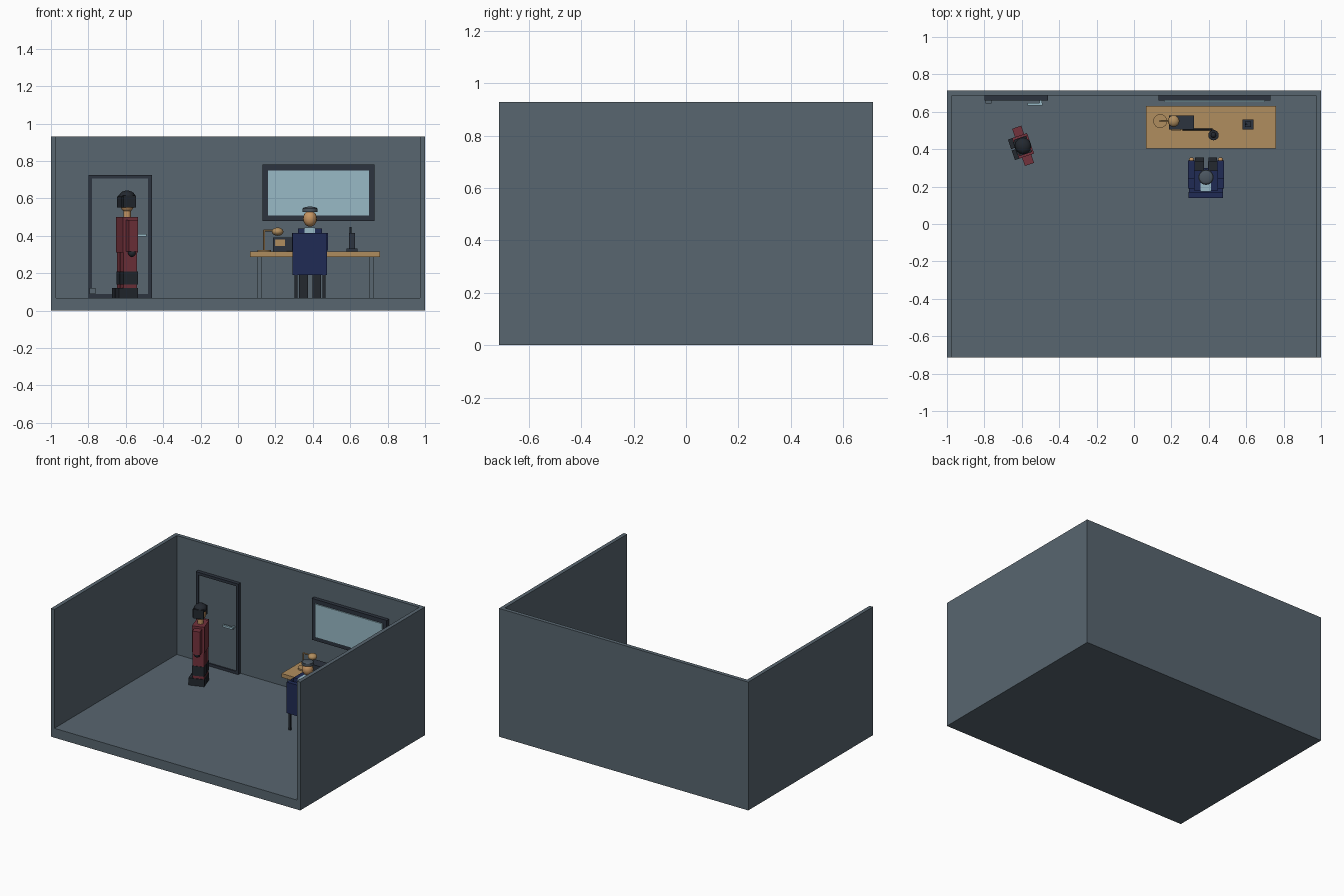
import bpy, math
from mathutils import Vector

cube = bpy.data.objects.get("Cube")
if cube:
    bpy.data.objects.remove(cube, do_unlink=True)


def material(name, hex_code):
    rgb = [int(hex_code[i:i + 2], 16) / 255 for i in (0, 2, 4)]
    lin = [c / 12.92 if c < 0.04045 else ((c + 0.055) / 1.055) ** 2.4 for c in rgb]
    m = bpy.data.materials.new(name)
    m.use_nodes = True
    m.diffuse_color = (*lin, 1)
    m.node_tree.nodes["Principled BSDF"].inputs["Base Color"].default_value = (*lin, 1)
    return m


SLATE = material("slate wall", "586670")
DARK = material("dark trim", "2c333e")
BLACK = material("charcoal", "23282f")
NAVY = material("navy cloth", "202b55")
RED = material("dark red cloth", "73323c")
WOOD = material("warm wood", "b08d5e")
SKIN = material("skin", "c49462")
GLASS = material("pale blue", "98bac6")
GREY = material("cap grey", "4b5660")


def finish(name, mat, parent=None):
    ob = bpy.context.object
    ob.name = name
    ob.data.materials.append(mat)
    ob.parent = parent
    return ob


def box(name, mat, x, y, z, parent=None):
    """Box from its (low, high) range on each axis."""
    bpy.ops.mesh.primitive_cube_add(size=1, location=[sum(r) / 2 for r in (x, y, z)])
    bpy.context.object.scale = [r[1] - r[0] for r in (x, y, z)]
    return finish(name, mat, parent)


def ball(name, mat, centre, radii, parent=None):
    bpy.ops.mesh.primitive_uv_sphere_add(segments=16, ring_count=10, radius=1, location=centre)
    bpy.context.object.scale = radii
    bpy.ops.object.shade_smooth()
    return finish(name, mat, parent)


def rod(name, mat, a, b, radius, parent=None, sides=16):
    a, b = Vector(a), Vector(b)
    bpy.ops.mesh.primitive_cylinder_add(vertices=sides, radius=radius, depth=(b - a).length,
                                        location=(a + b) / 2)
    bpy.context.object.rotation_euler = (b - a).to_track_quat('Z', 'Y').to_euler()
    bpy.ops.object.shade_smooth_by_angle(angle=math.radians(40))
    return finish(name, mat, parent)


def frame(name, mat, x, z, y, t, bottom=True):
    """Rectangular border of thickness t on the back wall."""
    box(name + "_left", mat, (x[0], x[0] + t), y, z)
    box(name + "_right", mat, (x[1] - t, x[1]), y, z)
    box(name + "_top", mat, (x[0] + t, x[1] - t), y, (z[1] - t, z[1]))
    if bottom:
        box(name + "_bottom", mat, (x[0] + t, x[1] - t), y, (z[0], z[0] + t))


# Room shell, open at the front and top
F = 0.068
box("floor", SLATE, (-1, 1), (-0.715, 0.715), (0, F))
box("back_wall", SLATE, (-1, 1), (0.687, 0.715), (F, 0.93))
for side, s in (("left", 1), ("right", -1)):
    box(side + "_wall", SLATE, sorted((s * 0.972, s)), (-0.715, 0.687), (F, 0.93))

# Door with handle and stop
frame("door_frame", DARK, (-0.80, -0.46), (F, 0.725), (0.66, 0.687), 0.02)
box("door_leaf", SLATE, (-0.78, -0.48), (0.668, 0.687), (0.088, 0.705))
box("door_handle", GLASS, (-0.57, -0.49), (0.634, 0.648), (0.395, 0.41))
box("handle_stem", GLASS, (-0.505, -0.493), (0.648, 0.668), (0.397, 0.408))
box("door_stop", SLATE, (-0.795, -0.762), (0.645, 0.66), (0.09, 0.12))

# Window
frame("window_frame", DARK, (0.13, 0.73), (0.48, 0.78), (0.66, 0.687), 0.03)
box("window_pane", GLASS, (0.16, 0.70), (0.652, 0.687), (0.508, 0.75))

# Desk
box("desk_top", WOOD, (0.065, 0.76), (0.405, 0.632), (0.287, 0.315))
for x in (0.113, 0.712):
    for y in (0.435, 0.60):
        box("desk_leg", SLATE, (x - 0.012, x + 0.012), (y - 0.012, y + 0.012), (F, 0.287))

# Desk lamp
rod("lamp_base", WOOD, (0.14, 0.55, 0.315), (0.14, 0.55, 0.325), 0.037)
rod("lamp_post", WOOD, (0.14, 0.55, 0.32), (0.14, 0.55, 0.43), 0.005)
rod("lamp_arm", WOOD, (0.137, 0.55, 0.428), (0.21, 0.55, 0.428), 0.005)
ball("lamp_shade", WOOD, (0.212, 0.55, 0.422), (0.031, 0.031, 0.022))

# Radio set, cable and microphone
box("radio_body", DARK, (0.187, 0.322), (0.505, 0.58), (0.315, 0.39))
box("radio_panel", WOOD, (0.198, 0.25), (0.50, 0.507), (0.345, 0.38))
rod("radio_cable", BLACK, (0.26, 0.505, 0.32), (0.42, 0.505, 0.32), 0.005)
rod("cable_end", BLACK, (0.42, 0.505, 0.32), (0.425, 0.475, 0.32), 0.005)
rod("microphone_base", BLACK, (0.425, 0.475, 0.315), (0.425, 0.475, 0.33), 0.028)
rod("microphone_stem", BLACK, (0.425, 0.475, 0.33), (0.425, 0.475, 0.37), 0.007)
ball("microphone_head", BLACK, (0.425, 0.475, 0.375), (0.015, 0.015, 0.017))

# Handset in its charging stand
box("stand", DARK, (0.58, 0.64), (0.505, 0.56), (0.315, 0.332))
box("handset", DARK, (0.594, 0.626), (0.518, 0.548), (0.332, 0.415))
rod("handset_antenna", BLACK, (0.601, 0.533, 0.41), (0.601, 0.533, 0.447), 0.005)

# Chair
CX = 0.385
box("chair_seat", NAVY, (0.295, 0.475), (0.14, 0.30), (0.19, 0.212))
box("chair_back", NAVY, (0.292, 0.477), (0.14, 0.172), (0.19, 0.415))
for s in (-1, 1):
    for y in (0.155, 0.28):
        x = CX + s * 0.075
        box("chair_leg", BLACK, (x - 0.007, x + 0.007), (y - 0.007, y + 0.007), (F, 0.19))

# Seated figure facing the desk
box("seated_torso", NAVY, (0.32, 0.45), (0.18, 0.285), (0.212, 0.44))
box("seated_collar", GLASS, (0.355, 0.413), (0.174, 0.27), (0.413, 0.443))
ball("seated_head", SKIN, (CX, 0.25, 0.492), (0.037, 0.038, 0.043))
rod("seated_cap", GREY, (CX, 0.25, 0.528), (CX, 0.25, 0.546), 0.041)
ball("seated_cap_crown", GREY, (CX, 0.25, 0.545), (0.038, 0.038, 0.011))
for s in (-1, 1):
    def span(inner, outer):
        return sorted((CX + s * inner, CX + s * outer))
    box("seated_upper_arm", NAVY, span(0.06, 0.095), (0.19, 0.245), (0.32, 0.415))
    box("seated_forearm", NAVY, span(0.06, 0.095), (0.22, 0.34), (0.325, 0.375))
    ball("seated_hand", SKIN, (CX + s * 0.077, 0.343, 0.35), (0.014, 0.014, 0.014))
    box("seated_thigh", BLACK, span(0.01, 0.062), (0.20, 0.335), (0.212, 0.262))
    box("seated_shin", BLACK, span(0.012, 0.06), (0.285, 0.335), (0.078, 0.215))
    box("seated_shoe", BLACK, span(0.012, 0.06), (0.285, 0.355), (F, 0.09))

# Standing figure, built facing -y around its own root, then turned
root = bpy.data.objects.new("standing_figure", None)
bpy.context.collection.objects.link(root)
root.hide_render = True
box("standing_torso", RED, (-0.058, 0.058), (-0.042, 0.042), (0.31, 0.50), root)
rod("standing_neck", SKIN, (0, 0, 0.49), (0, 0, 0.54), 0.02, root)
ball("standing_head", SKIN, (0, 0, 0.57), (0.036, 0.038, 0.045), root)
box("standing_mask", BLACK, (-0.036, 0.036), (-0.045, -0.015), (0.55, 0.61), root)
ball("standing_hat", BLACK, (0, 0, 0.61), (0.045, 0.043, 0.032), root)
for s in (-1, 1):
    def span(inner, outer):
        return sorted((s * inner, s * outer))
    box("hat_flap", BLACK, span(0.032, 0.046), (-0.036, 0.034), (0.55, 0.615), root)
    box("standing_arm", RED, span(0.058, 0.105), (-0.026, 0.026), (0.315, 0.485), root)
    ball("standing_hand", BLACK, (s * 0.08, 0, 0.308), (0.02, 0.021, 0.021), root)
    box("standing_trouser", RED, span(0.006, 0.054), (-0.038, 0.038), (0.115, 0.32), root)
    box("knee_band", BLACK, span(0.005, 0.057), (-0.041, 0.041), (0.14, 0.21), root)
    box("standing_boot", BLACK, span(0.004, 0.058), (-0.066, 0.042), (F, 0.12), root)
root.location = (-0.593, 0.418, 0)
root.rotation_euler.z = math.radians(-71)
